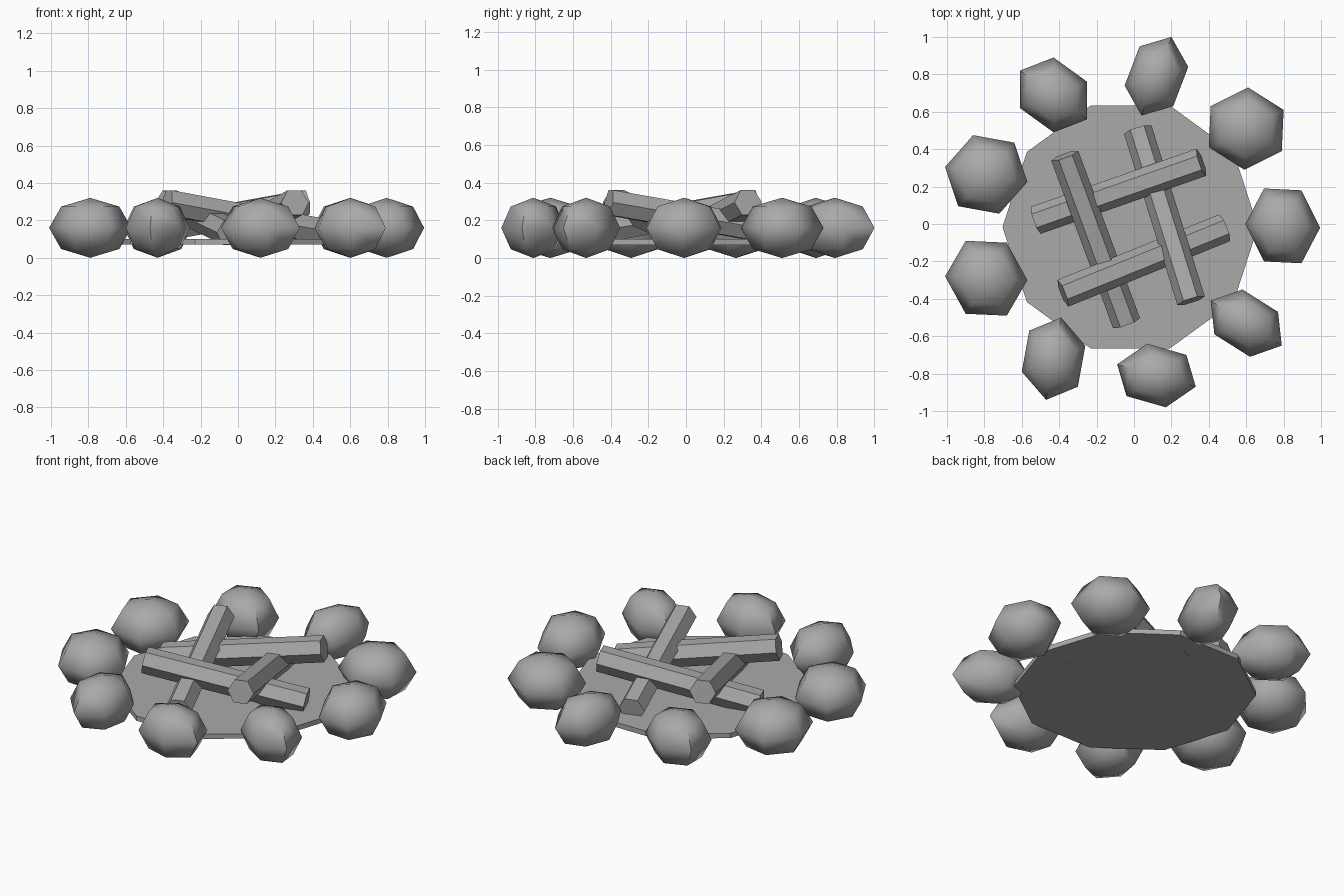
import bpy, bmesh
from math import sin, cos, pi, radians
from mathutils import Vector

default_cube = bpy.data.objects.get("Cube")
if default_cube:
    bpy.data.objects.remove(default_cube, do_unlink=True)

# One grey material for everything
grey = bpy.data.materials.new("stone_grey")
grey.use_nodes = True
colour = (0.4, 0.4, 0.4, 1)
grey.diffuse_color = colour
grey.node_tree.nodes["Principled BSDF"].inputs["Base Color"].default_value = colour


def turned(name, centre, x_axis, y_axis, z_axis, sides, profile, smooth=None):
    """Turn a (radius, height) profile round a centre, in a skewed frame."""
    bm = bmesh.new()
    rings = []
    for radius, height in profile:
        ring = []
        for i in range(sides):
            a = 2 * pi * i / sides
            offset = radius * (cos(a) * x_axis + sin(a) * y_axis)
            ring.append(bm.verts.new(centre + offset + height * z_axis))
        rings.append(ring)
    for low, high in zip(rings, rings[1:]):
        for i in range(sides):
            j = (i + 1) % sides
            bm.faces.new((low[i], low[j], high[j], high[i]))
    # Flat caps, or merged poles where the profile closes
    for ring, (radius, _) in ((rings[0], profile[0]), (rings[-1], profile[-1])):
        if radius > 0:
            bm.faces.new(ring)
    bmesh.ops.remove_doubles(bm, verts=bm.verts, dist=0.0001)
    bmesh.ops.recalc_face_normals(bm, faces=bm.faces)
    mesh = bpy.data.meshes.new(name)
    bm.to_mesh(mesh)
    bm.free()
    if smooth:
        mesh.shade_smooth()
        mesh.set_sharp_from_angle(angle=smooth)
    mesh.materials.append(grey)
    obj = bpy.data.objects.new(name, mesh)
    bpy.context.collection.objects.link(obj)
    return obj


X, Y, Z = Vector((1, 0, 0)), Vector((0, 1, 0)), Vector((0, 0, 1))

# Ground slab
turned("ground_slab", Vector((-0.02, -0.016, 0)), X, Y, Z, 10,
       [(0.683, 0.07), (0.683, 0.1)])

# Ring of stones: centre, then two neighbouring corners of each hexagonal outline
stones = [
    ((-0.43, 0.69), (-0.18, 0.13), (0, 0.2)),
    ((0.12, 0.79), (0.08, 0.21), (0.17, 0.05)),
    ((0.6, 0.51), (0.01, 0.22), (0.2, 0.1)),
    ((0.795, -0.01), (-0.1, 0.2), (0.1, 0.19)),
    ((0.6, -0.53), (-0.02, 0.18), (0.17, 0.06)),
    ((0.12, -0.81), (-0.05, 0.17), (0.16, 0.11)),
    ((-0.43, -0.72), (0.04, 0.22), (0.17, 0.07)),
    ((-0.79, -0.29), (-0.11, 0.2), (0.11, 0.19)),
    ((-0.79, 0.265), (-0.07, 0.21), (0.15, 0.17)),
]
ball = [(max(0, round(cos(k * pi / 4), 5)), sin(k * pi / 4)) for k in range(-2, 3)]
half_height = 0.16
for n, (centre, first, second) in enumerate(stones, 1):
    u = Vector((*first, 0))
    w = Vector((*second, 0))
    v = (w - u * cos(pi / 3)) / sin(pi / 3)
    turned(f"stone_{n}", Vector((*centre, half_height)), u, v, Z * half_height,
           6, ball, radians(60))

# Four leaning logs: raised end, then the end sunk in the slab
logs = [
    ((-0.37, 0.365), (-0.04, -0.53)),
    ((0.36, 0.33), (-0.525, 0.02)),
    ((0.305, -0.41), (0.02, 0.505)),
    ((-0.38, -0.37), (0.485, -0.02)),
]
for n, (high, low) in enumerate(logs, 1):
    top = Vector((*high, 0.295))
    foot = Vector((*low, 0.135))
    axis = (top - foot).normalized()
    side = axis.cross(Z).normalized()
    turned(f"log_{n}", foot, side, side.cross(axis), axis, 6,
           [(0.077, 0), (0.077, (top - foot).length)])
